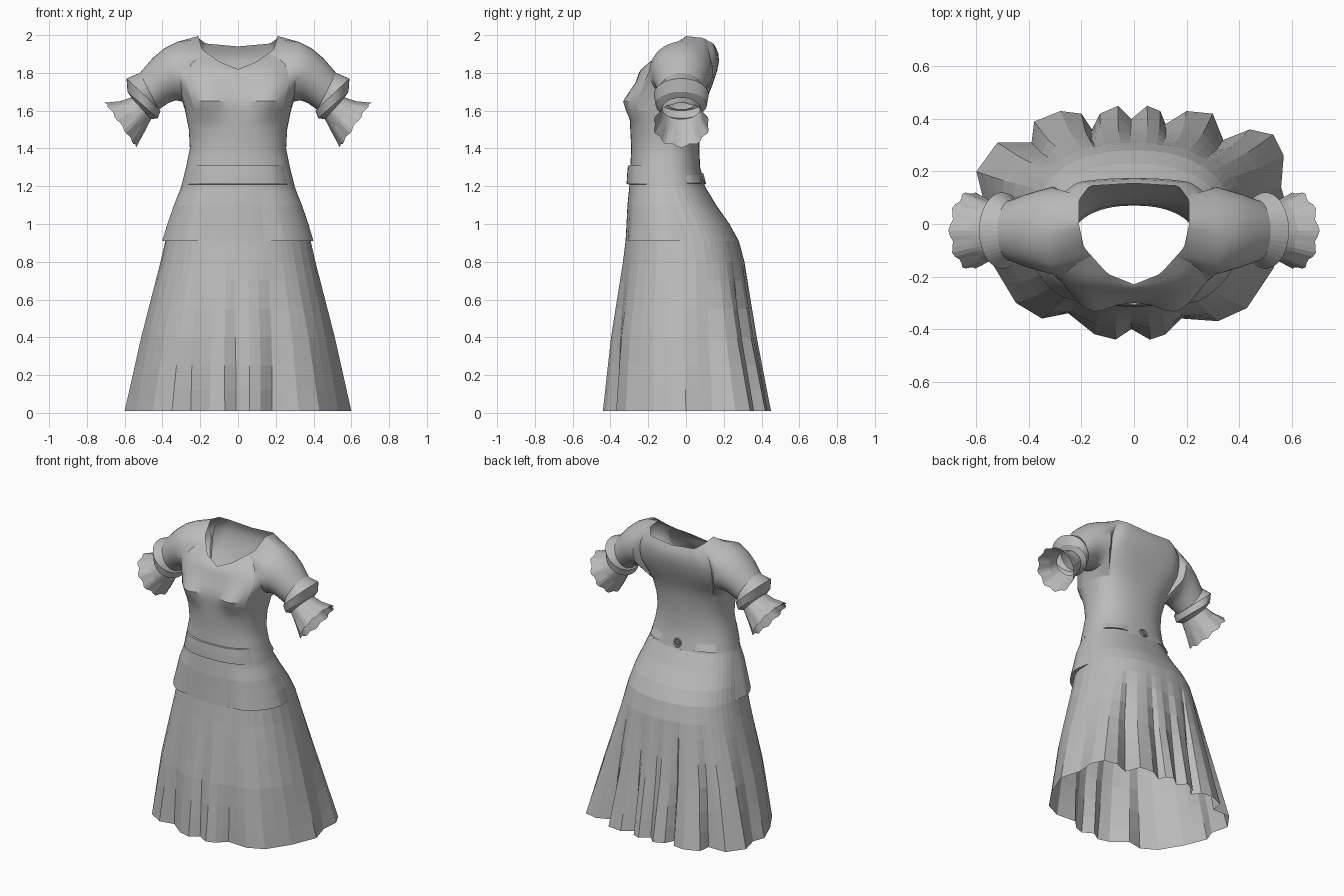
import bpy, bmesh, math
from mathutils import Vector

cube = bpy.data.objects.get("Cube")
if cube:
    bpy.data.objects.remove(cube, do_unlink=True)

fabric = bpy.data.materials.new("grey_fabric")
fabric.use_nodes = True
fabric.diffuse_color = (0.5, 0.5, 0.5, 1)
fabric.node_tree.nodes["Principled BSDF"].inputs["Base Color"].default_value = (0.5, 0.5, 0.5, 1)

# Body profile: height, half width, front y, back y, squareness
PROFILE = [
    (0.01, 0.605, -0.445, 0.44, 2.4), (0.4, 0.515, -0.40, 0.37, 2.4),
    (0.8, 0.41, -0.335, 0.31, 2.3), (0.91, 0.385, -0.32, 0.28, 2.3),
    (1.0, 0.365, -0.315, 0.23, 2.3), (1.1, 0.335, -0.31, 0.16, 2.3),
    (1.2, 0.3, -0.3, 0.1, 2.3), (1.3, 0.275, -0.295, 0.075, 2.3),
    (1.4, 0.255, -0.29, 0.07, 2.3), (1.5, 0.26, -0.295, 0.075, 2.4),
    (1.6, 0.28, -0.3, 0.09, 2.6), (1.66, 0.295, -0.3, 0.11, 3),
    (1.75, 0.31, -0.265, 0.145, 3.8),
]
# Neckline: angle, x, y, z from centre front to centre back
NECK = [
    (-90, 0, -0.23, 1.82), (-60, 0.1, -0.19, 1.86), (-30, 0.19, -0.09, 1.925),
    (0, 0.21, 0, 1.995), (30, 0.21, 0.09, 1.985), (60, 0.17, 0.145, 1.955), (90, 0, 0.155, 1.94),
]
# Pleated hem outline, anticlockwise from the left side
HEM = [
    (0.6, 0), (0.56, 0.14), (0.57, 0.26), (0.53, 0.34), (0.44, 0.36), (0.34, 0.32),
    (0.3, 0.42), (0.2, 0.43), (0.12, 0.38), (0.1, 0.43), (0.05, 0.45), (-0.01, 0.4),
    (-0.06, 0.45), (-0.13, 0.42), (-0.16, 0.36), (-0.2, 0.42), (-0.28, 0.43), (-0.38, 0.39),
    (-0.39, 0.31), (-0.52, 0.31), (-0.6, 0.2), (-0.57, 0.08), (-0.6, 0), (-0.54, -0.15),
    (-0.45, -0.3), (-0.35, -0.36), (-0.25, -0.34), (-0.15, -0.42), (-0.07, -0.44),
    (-0.01, -0.4), (0.06, -0.44), (0.12, -0.42), (0.18, -0.36), (0.32, -0.37),
    (0.43, -0.32), (0.53, -0.17),
]
SEGMENTS = 64
ARMHOLE = 7


def sample(table, key):
    """Linear interpolation in a table whose first column is the key."""
    key = min(max(key, table[0][0]), table[-1][0])
    for low, high in zip(table, table[1:]):
        if key <= high[0]:
            t = (key - low[0]) / (high[0] - low[0])
            return [p + (q - p) * t for p, q in zip(low, high)][1:]


def body_point(angle, z, offset=0):
    """Point on the smooth dress surface, with a shaped bust."""
    width, front, back, power = sample(PROFILE, z)
    c, s = math.cos(angle), math.sin(angle)
    x = math.copysign(abs(c) ** (2 / power), c) * (width + offset)
    y = math.copysign(abs(s) ** (2 / power), s) * ((back - front) / 2 + offset)
    y += (front + back) / 2
    if s < 0:
        y -= 0.045 * math.exp(-((abs(x) - 0.16) / 0.08) ** 2 - ((z - 1.64) / 0.07) ** 2)
    return Vector((x, y, z))


def neck_point(angle):
    side = 1 if math.cos(angle) >= 0 else -1
    x, y, z = sample(NECK, math.degrees(math.asin(math.sin(angle))))
    return Vector((side * x, y, z))


def loft(name, rings, closed=True, skip=None):
    """Skin successive rings of points with quads, leaving out skipped cells."""
    bm = bmesh.new()
    rows = [[bm.verts.new(p) for p in ring] for ring in rings]
    for r, (low, high) in enumerate(zip(rows, rows[1:])):
        count = len(low)
        for i in range(count if closed else count - 1):
            if skip and skip(r, i):
                continue
            j = (i + 1) % count
            bm.faces.new((low[i], low[j], high[j], high[i]))
    bmesh.ops.delete(bm, geom=[v for v in bm.verts if not v.link_faces], context='VERTS')
    mesh = bpy.data.meshes.new(name)
    bm.to_mesh(mesh)
    bm.free()
    mesh.materials.append(fabric)
    obj = bpy.data.objects.new(name, mesh)
    bpy.context.collection.objects.link(obj)
    return obj


def smooth(obj, degrees):
    bpy.ops.object.select_all(action='DESELECT')
    obj.select_set(True)
    bpy.context.view_layer.objects.active = obj
    bpy.ops.object.shade_smooth_by_angle(angle=math.radians(degrees))


# Skirt, with folds that deepen from the hips to the hem
outline = []
for p, q in zip(HEM, HEM[1:] + HEM[:1]):
    outline += [Vector((*p, 0.01)), (Vector((*p, 0.01)) + Vector((*q, 0.01))) / 2]
rings = []
for z in (0.01, 0.12, 0.25, 0.4, 0.55, 0.7, 0.8, 0.91, 1.0, 1.1, 1.2):
    weight = max(0, (0.85 - z) / 0.84) ** 1.15
    ring = []
    for hem in outline:
        a = math.atan2(hem.y / 0.44, hem.x / 0.6)
        ring.append(body_point(a, z) + (hem - body_point(a, 0.01)) * weight)
    rings.append(ring)
loft("skirt", rings)

# Bodice, closing over the shoulders to the neckline, open at the armholes
angles = [2 * math.pi * i / SEGMENTS for i in range(SEGMENTS)]
rings = [[body_point(a, 1.2 + 0.05 * i) for a in angles] for i in range(12)]
for t in (0.25, 0.5, 0.75, 1):
    ring = []
    for a, base in zip(angles, rings[11]):
        bulge = math.sin(math.pi * t) * Vector((0.04 * math.cos(a), 0.025 * max(0, math.sin(a)), 0.02))
        ring.append(base.lerp(neck_point(a), t) + bulge)
    rings.append(ring)
FIRST, HALF = 8, SEGMENTS // 2


def in_armhole(row, i):
    near = (i + ARMHOLE) % HALF
    return row >= FIRST and near < 2 * ARMHOLE


smooth(loft("bodice", rings, skip=in_armhole), 30)


def armhole_loop(side):
    """Armhole edge from the shoulder top, down the back and up the front."""
    def at(row, step):
        return rings[row][step % SEGMENTS if side > 0 else (HALF - step) % SEGMENTS]
    last = len(rings) - 1
    loop = [at(last, k) for k in range(ARMHOLE)]
    loop += [at(row, ARMHOLE) for row in range(last, FIRST, -1)]
    loop += [at(FIRST, k) for k in range(ARMHOLE, -ARMHOLE, -1)]
    loop += [at(row, -ARMHOLE) for row in range(FIRST, last)]
    return loop + [at(last, k) for k in range(-ARMHOLE, 0)]


def shell(name, start, end, heights, offsets):
    """Raised panel following the body between two angles in degrees."""
    steps = 24
    panel = []
    for z, offset in zip(heights, offsets):
        row = []
        for i in range(steps + 1):
            edge = min(1, 5 * min(i, steps - i) / steps)
            angle = math.radians(start + (end - start) * i / steps)
            row.append(body_point(angle, z, offset * edge))
        panel.append(row)
    loft(name, panel, closed=False)


# Waistband, hip flaps and the short tabs at the back of the waist
shell("waistband", -150, -30, (1.21, 1.211, 1.26, 1.309, 1.31), (0, 0.015, 0.015, 0.013, 0))
for side, start, end in (("left", -72, 4), ("right", -115, -184)):
    shell(side + "_hip_flap", start, end, (0.91, 0.911, 1.0, 1.1, 1.18), (0, 0.022, 0.014, 0.008, 0))
for side, start, end in (("left", 30, 70), ("right", 110, 150)):
    shell(side + "_back_tab", start, end, (1.215, 1.216, 1.26), (0, 0.01, 0))

# Back fastening
for name, radius in (("button_rim", 0.025), ("button_centre", 0.01)):
    bpy.ops.mesh.primitive_torus_add(major_radius=radius, minor_radius=0.006, major_segments=16,
                                     minor_segments=6, location=(0, 0.094, 1.24),
                                     rotation=(math.pi / 2 + 0.25, 0, 0))
    button = bpy.context.object
    button.name = name
    button.data.materials.append(fabric)


def arm_ring(side, top, bottom, depth, wave=0):
    """Oval ring between an upper and a lower point in the front plane."""
    top, bottom = Vector((top[0], 0, top[1])), Vector((bottom[0], 0, bottom[1]))
    centre, half = (top + bottom) / 2, (top - bottom) / 2
    along = Vector((half.z, 0, -half.x)).normalized()
    count = 4 * ARMHOLE + 2 * (len(rings) - 1 - FIRST)
    ring = []
    for i in range(count):
        t = 2 * math.pi * i / count
        ripple = math.cos(10 * t)
        p = centre + half * math.cos(t) * (1 + wave * ripple) + along * wave * 0.12 * ripple
        p.y = -0.025 + depth * math.sin(t) * (1 + wave * ripple)
        p.x *= side
        ring.append(p)
    return ring


# Sleeves, cuffs and wavy ruffles
SLEEVE = [
    ((0.32, 1.965), (0.295, 1.648), 0.168), ((0.39, 1.93), (0.33, 1.655), 0.153),
    ((0.45, 1.88), (0.37, 1.64), 0.138), ((0.52, 1.8), (0.42, 1.605), 0.115),
]
CUFF = [
    ((0.52, 1.8), (0.42, 1.605), 0.115), ((0.59, 1.77), (0.41, 1.6), 0.145),
    ((0.585, 1.7), (0.425, 1.56), 0.135), ((0.565, 1.67), (0.46, 1.555), 0.1),
]
RUFFLE = [
    ((0.565, 1.67), (0.46, 1.555), 0.1, 0), ((0.62, 1.65), (0.495, 1.49), 0.115, 0.02),
    ((0.7, 1.64), (0.54, 1.41), 0.145, 0.04),
]
for label, side in (("left", 1), ("right", -1)):
    sleeve = [armhole_loop(side)] + [arm_ring(side, *r) for r in SLEEVE]
    smooth(loft(label + "_sleeve", sleeve), 40)
    loft(label + "_cuff", [arm_ring(side, *r) for r in CUFF])
    loft(label + "_ruffle", [arm_ring(side, *r) for r in RUFFLE])
